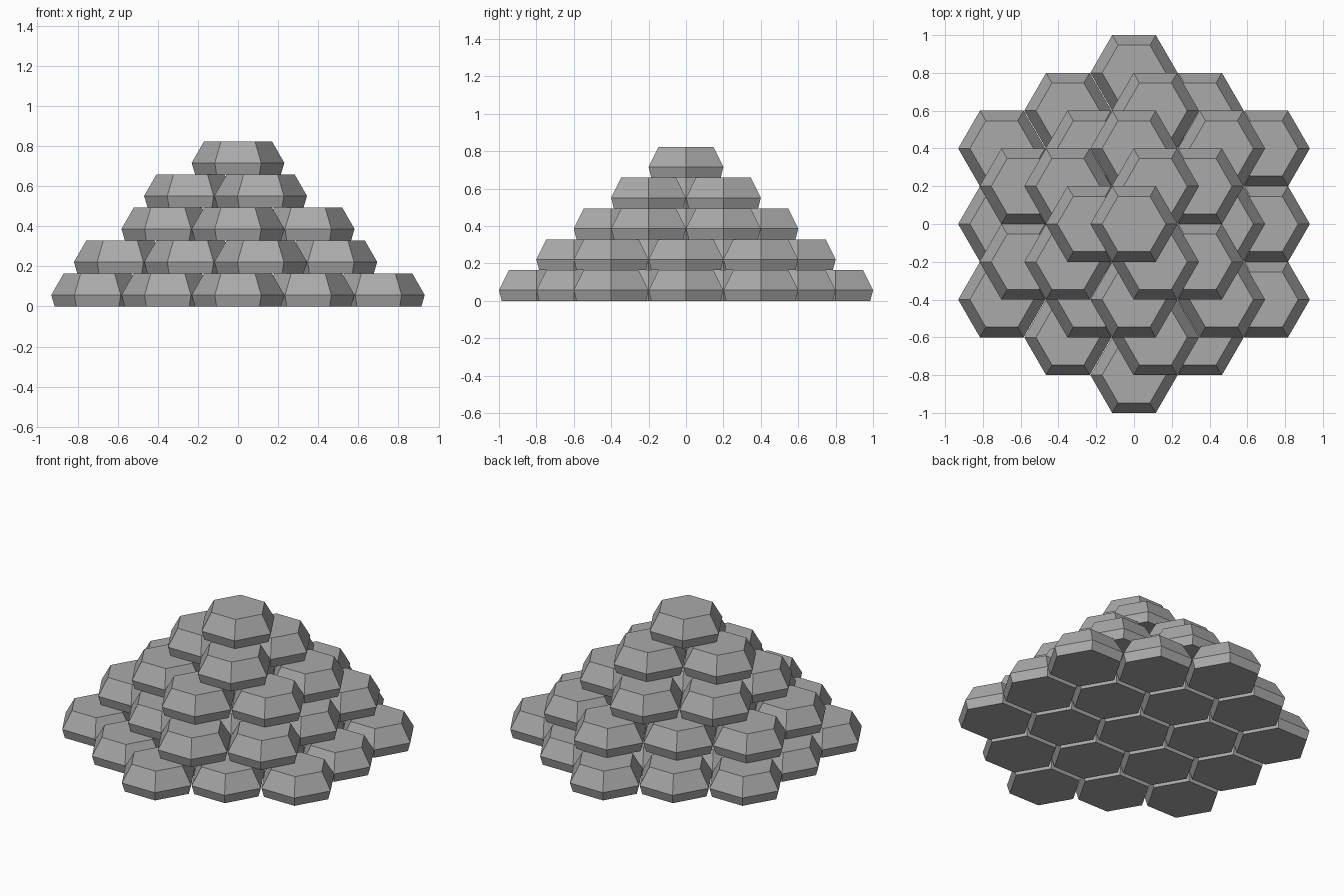
import bpy, bmesh, math

cube = bpy.data.objects.get("Cube")
if cube:
    bpy.data.objects.remove(cube, do_unlink=True)

# Stone colour
stone = bpy.data.materials.new("stone_grey")
stone.use_nodes = True
GREY = (0.4, 0.4, 0.4, 1.0)
stone.diffuse_color = GREY
stone.node_tree.nodes["Principled BSDF"].inputs["Base Color"].default_value = GREY

# One bevelled hexagonal block: (radius, height) rings from bottom to top
PITCH = 0.1647
PROFILE = [(0.214, 0), (0.231, 0.057), (0.169, PITCH)]


def hex_block_mesh():
    bm = bmesh.new()
    rings = [[bm.verts.new((r * math.cos(i * math.pi / 3), r * math.sin(i * math.pi / 3), z))
              for i in range(6)] for r, z in PROFILE]
    for low, high in zip(rings, rings[1:]):
        for i in range(6):
            j = (i + 1) % 6
            bm.faces.new((low[i], low[j], high[j], high[i]))
    bm.faces.new(rings[0][::-1])
    bm.faces.new(rings[-1])
    mesh = bpy.data.meshes.new("hex_block")
    bm.to_mesh(mesh)
    bm.free()
    mesh.materials.append(stone)
    return mesh


# Each layer: first column x, then the number of blocks in each column
STEP_X, STEP_Y, SHIFT = 0.35, 0.4, 0.113
LAYERS = [
    (-2 * STEP_X, [3, 4, 5, 4, 3]),
    (SHIFT - 2 * STEP_X, [2, 3, 4, 3]),
    (-STEP_X, [2, 3, 2]),
    (SHIFT - STEP_X, [1, 2]),
    (0, [1]),
]

# Stacked pile of blocks
block = hex_block_mesh()
for level, (start, columns) in enumerate(LAYERS):
    for c, count in enumerate(columns):
        for k in range(count):
            ob = bpy.data.objects.new(f"layer_{level + 1}_block", block)
            ob.location = (start + c * STEP_X, (k - (count - 1) / 2) * STEP_Y, level * PITCH)
            bpy.context.collection.objects.link(ob)
